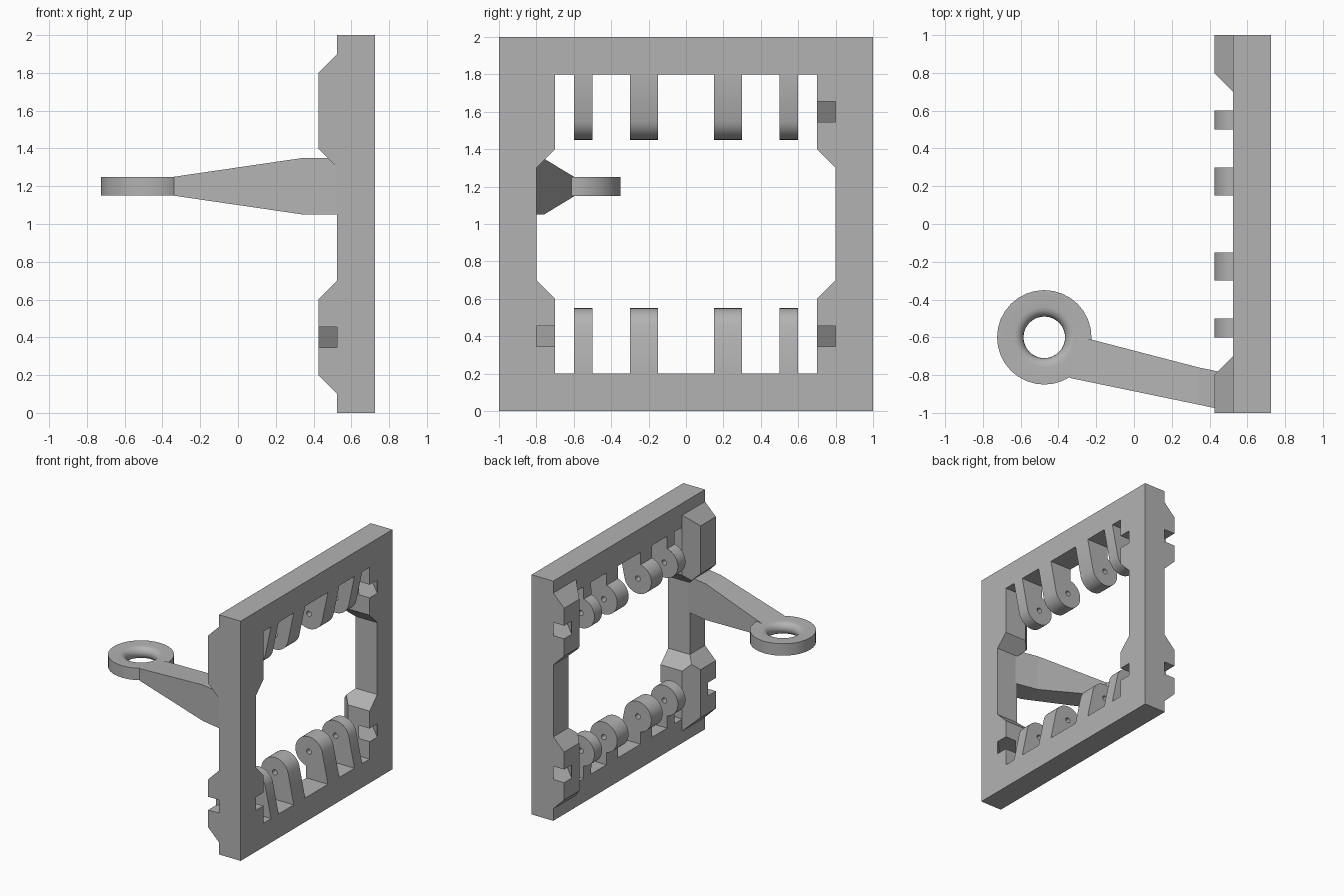
import bpy, bmesh
from math import sin, cos, pi, radians
from mathutils import Matrix, Vector

cube = bpy.data.objects.get("Cube")
if cube:
    bpy.data.objects.remove(cube, do_unlink=True)

GREY = (0.45, 0.45, 0.45, 1)
mat = bpy.data.materials.new("plain grey")
mat.use_nodes = True
mat.diffuse_color = GREY
mat.node_tree.nodes["Principled BSDF"].inputs["Base Color"].default_value = GREY

XB, XF = 0.525, 0.725          # back and front planes of the frame


def finish(name, bm, matrix=Matrix()):
    bm.transform(matrix)
    bmesh.ops.recalc_face_normals(bm, faces=bm.faces)
    me = bpy.data.meshes.new(name)
    bm.to_mesh(me)
    bm.free()
    me.materials.append(mat)
    ob = bpy.data.objects.new(name, me)
    bpy.context.collection.objects.link(ob)
    return ob


def box(lo, hi):
    bm = bmesh.new()
    lo, hi = Vector(lo), Vector(hi)
    bmesh.ops.create_cube(bm, size=1, matrix=Matrix.Translation((lo + hi) / 2)
                          @ Matrix.Diagonal((*(hi - lo), 1)))
    return bm


def boolean(ob, tool, operation):
    mod = ob.modifiers.new("cut", 'BOOLEAN')
    mod.object, mod.operation, mod.solver = tool, operation, 'EXACT'
    deps = bpy.context.evaluated_depsgraph_get()
    me = bpy.data.meshes.new_from_object(ob.evaluated_get(deps))
    ob.modifiers.clear()
    ob.data = me
    bpy.data.objects.remove(tool, do_unlink=True)


def smooth(ob, angle=30):
    bpy.ops.object.select_all(action='DESELECT')
    ob.select_set(True)
    bpy.context.view_layer.objects.active = ob
    bpy.ops.object.shade_smooth_by_angle(angle=radians(angle))


def flip(sy, up):
    """Mirror a part to the other side and / or to the upper half."""
    return Matrix.Translation((0, 0, 2 if up else 0)) @ Matrix.Diagonal((1, sy, -1 if up else 1, 1))


CORNERS = [(sy, up) for sy in (1, -1) for up in (False, True)]

# Square frame with its opening
frame = finish("frame", box((XB, -1, 0), (XF, 1, 2)))
boolean(frame, finish("opening", box((0, -0.8, 0.2), (1, 0.8, 1.8))), 'DIFFERENCE')


# Chamfered corner block: a box trimmed by slanted planes
def corner_block():
    bm = box((0.425, 0.7, 0.1), (XF, 1, 0.7))
    cuts = [((0.425, 0.8, 0), (-1, -1, 0)),      # inner rear edge
            ((0.425, 0, 0.2), (-1, 0, -1)),      # outer end
            ((0.425, 0, 0.6), (-1, 0, 1)),       # end toward the middle
            ((0, 0.7, 0.6), (0, -1, 1))]         # slope inside the opening
    for co, no in cuts:
        bmesh.ops.bisect_plane(bm, geom=bm.verts[:] + bm.edges[:] + bm.faces[:],
                               plane_co=co, plane_no=no, clear_outer=True)
        bmesh.ops.holes_fill(bm, edges=[e for e in bm.edges if e.is_boundary])
    return bm


for sy, up in CORNERS:
    boolean(frame, finish("block", corner_block(), flip(sy, up)), 'UNION')

# Diagonal strap slots through the corner blocks
for sy, up in CORNERS:
    slot = box((-0.4, -0.0707, -0.055), (0.4, 0.0707, 0.055))
    slot.transform(Matrix.Translation((0.575, 0.85, 0.4)) @ Matrix.Rotation(-pi / 4, 4, 'Z'))
    boolean(frame, finish("slot", slot, flip(sy, up)), 'DIFFERENCE')


# Round-headed hinge lugs with a pin hole
def lug(name, y0, y1, up):
    cx, cz, r, n = 0.55, 0.425, 0.125, 28
    arc = [radians(12 + 246 * i / n) for i in range(n + 1)]
    profile = [(cx + r * cos(a), cz + r * sin(a)) for a in arc]
    profile += [(XB, 0.2), (XB + 0.01, 0.15), (XF - 0.01, 0.15), (XF, 0.2)]
    bm = bmesh.new()
    face = bm.faces.new([bm.verts.new((x, y0, z)) for x, z in profile])
    ext = bmesh.ops.extrude_face_region(bm, geom=[face], use_keep_orig=True)
    bmesh.ops.translate(bm, vec=(0, y1 - y0, 0),
                        verts=[v for v in ext["geom"] if isinstance(v, bmesh.types.BMVert)])
    ob = finish(name, bm, flip(1, up))
    pin = bmesh.new()
    bmesh.ops.create_cone(pin, cap_ends=True, segments=16, radius1=0.022, radius2=0.022, depth=3,
                          matrix=Matrix.Translation((cx, 0, cz)) @ Matrix.Rotation(pi / 2, 4, 'X'))
    boolean(ob, finish("pin", pin, flip(1, up)), 'DIFFERENCE')
    smooth(ob)


for up in (False, True):
    for i, (y0, y1) in enumerate([(-0.6, -0.5), (-0.3, -0.15), (0.15, 0.3), (0.5, 0.6)]):
        lug(f"{'upper' if up else 'lower'}_lug_{i + 1}", y0, y1, up)

# Tapered side arm, lofted through sections: (x, y) of each edge, half height
sections = [((-0.29, -0.595), (-0.34, -0.815), 0.05),
            ((0.345, -0.76), (0.345, -0.957), 0.15),
            ((0.54, -0.8), (0.54, -0.998), 0.15)]
bm = bmesh.new()
rings = [[bm.verts.new((*p, 1.2 + s * h)) for p, s in ((a, -1), (a, 1), (b, 1), (b, -1))]
         for a, b, h in sections]
for r0, r1 in zip(rings, rings[1:]):
    for k in range(4):
        bm.faces.new((r0[k], r0[(k + 1) % 4], r1[(k + 1) % 4], r1[k]))
bm.faces.new(rings[0])
bm.faces.new(rings[-1])
finish("side_arm", bm)

# Guide ring with a rounded bore, turned around its axis
bore = [(0.16 - 0.05 * cos(t), 0.05 * sin(t)) for t in (pi * (i / 10 - 0.5) for i in range(11))]
profile = bore + [(0.25, 0.05), (0.25, -0.05)]
bm = bmesh.new()
verts = [bm.verts.new((r, 0, z)) for r, z in profile]
edges = [bm.edges.new((verts[i - 1], verts[i])) for i in range(len(verts))]
bmesh.ops.spin(bm, geom=verts + edges, cent=(0, 0, 0), axis=(0, 0, 1),
               angle=2 * pi, steps=32, use_merge=True)
bmesh.ops.remove_doubles(bm, verts=bm.verts, dist=1e-4)
smooth(finish("guide_ring", bm, Matrix.Translation((-0.475, -0.6, 1.2))))
